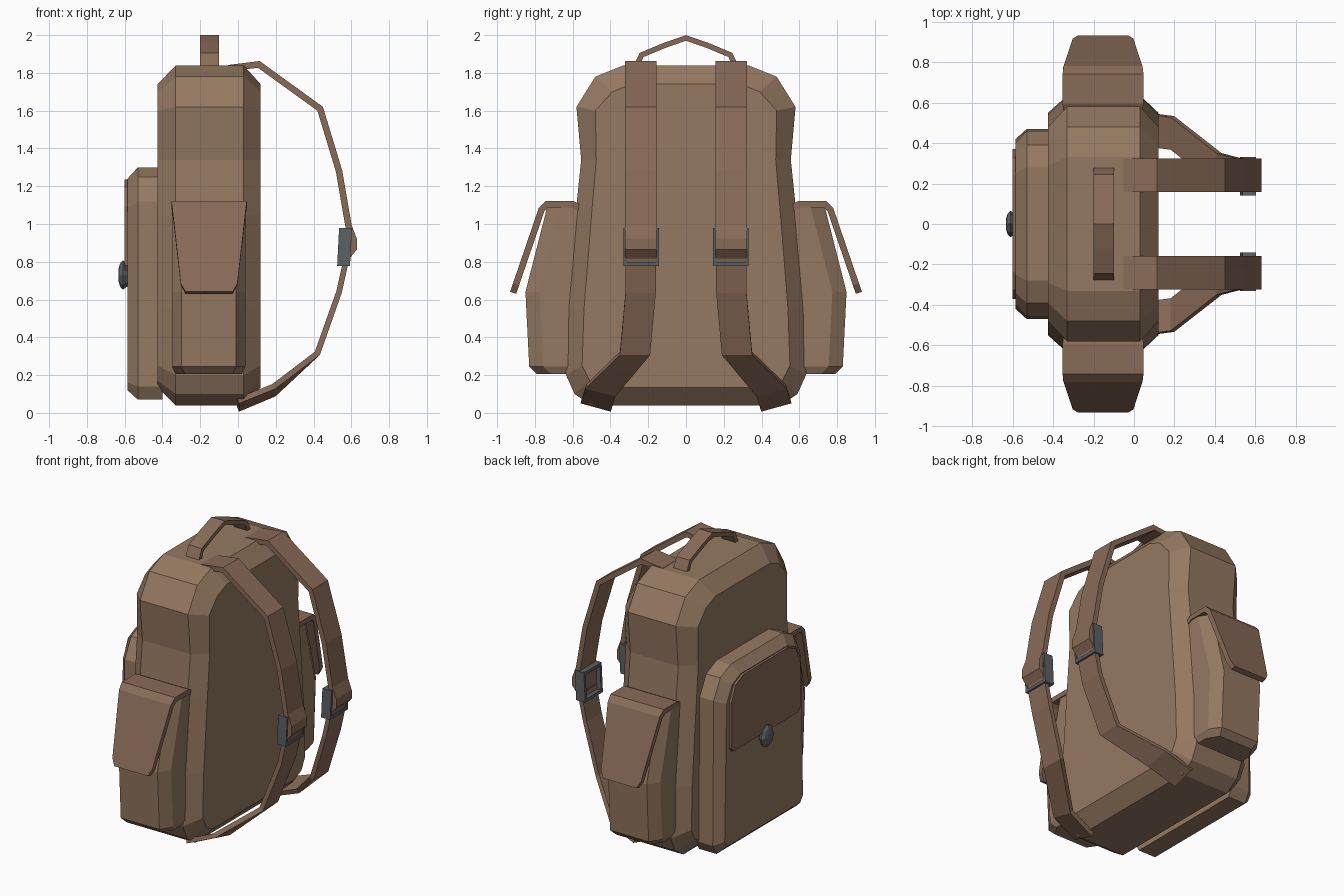
import bpy, bmesh, math
from mathutils import Vector

if "Cube" in bpy.data.objects:
    bpy.data.objects.remove(bpy.data.objects["Cube"])


def material(name, rgb):
    m = bpy.data.materials.new(name)
    m.diffuse_color = (*rgb, 1)
    m.use_nodes = True
    m.node_tree.nodes["Principled BSDF"].inputs["Base Color"].default_value = m.diffuse_color
    return m


CANVAS = material("canvas", (0.30, 0.19, 0.12))
LEATHER = material("leather", (0.25, 0.145, 0.095))
METAL = material("metal", (0.11, 0.12, 0.125))


def loft(name, rings, mat, closed=False):
    """Skin a list of equal-length rings; cap the ends unless closed."""
    bm = bmesh.new()
    vs = [[bm.verts.new(p) for p in r] for r in rings]
    n = len(vs[0])
    pairs = list(zip(vs, vs[1:])) + ([(vs[-1], vs[0])] if closed else [])
    for a, b in pairs:
        for i in range(n):
            j = (i + 1) % n
            bm.faces.new((a[i], a[j], b[j], b[i]))
    if not closed:
        bm.faces.new(vs[0])
        bm.faces.new(vs[-1])
    bmesh.ops.recalc_face_normals(bm, faces=bm.faces)
    me = bpy.data.meshes.new(name)
    bm.to_mesh(me)
    bm.free()
    me.materials.append(mat)
    ob = bpy.data.objects.new(name, me)
    bpy.context.collection.objects.link(ob)
    return ob


def strip(name, pts, widths, thick, mat):
    """Flat band along pts; widths are half-width vectors; joints are mitred."""
    pts = [Vector(p) for p in pts]
    rings = []
    for i, (p, w) in enumerate(zip(pts, widths)):
        w = Vector(w)
        a = (p - pts[i - 1]).normalized() if i else None
        b = (pts[i + 1] - p).normalized() if i < len(pts) - 1 else None
        t = ((a or b) + (b or a)).normalized()
        n = t.cross(w).normalized() * thick / 2 / max(t.dot(a or b), 0.5)
        rings.append([p - w - n, p + w - n, p + w + n, p - w + n])
    return loft(name, rings, mat)


def sym(half):
    """Close a half outline (y, z) by mirroring in y."""
    return half + [(-y, z) for y, z in reversed(half)]


def at_x(x, outline, s=1):
    return [(x, y * s, z) for y, z in outline]


# Main bag: soft outline with bevelled front and back
outer = sym([(0.33, 1.84), (0.48, 1.78), (0.58, 1.62), (0.555, 1.34), (0.585, 1.05),
             (0.63, 0.55), (0.635, 0.2), (0.59, 0.1), (0.5, 0.04)])
inner = sym([(0.29, 1.74), (0.39, 1.70), (0.48, 1.60), (0.475, 1.34), (0.50, 1.05),
             (0.54, 0.55), (0.55, 0.25), (0.51, 0.17), (0.44, 0.135)])
loft("bag_body", [at_x(-0.425, inner), at_x(-0.33, outer), at_x(0.03, outer), at_x(0.12, inner)], CANVAS)

# Front pocket and its flap
pocket = sym([(0.28, 1.30), (0.39, 1.25), (0.46, 1.12), (0.47, 0.14), (0.43, 0.07)])
face = sym([(0.25, 1.24), (0.34, 1.20), (0.40, 1.09), (0.42, 0.16), (0.39, 0.12)])
loft("front_pocket", [at_x(-0.40, pocket), at_x(-0.53, pocket), at_x(-0.585, face)], CANVAS)
flap = sym([(0.24, 1.235), (0.325, 1.195), (0.37, 1.09), (0.37, 0.78), (0.35, 0.755)])
loft("front_flap", [at_x(-0.57, flap), at_x(-0.60, flap)], LEATHER)

# Domed button
rings = []
for x, r in ((-0.585, 0.05), (-0.61, 0.065), (-0.625, 0.05), (-0.633, 0.025)):
    rings.append([(x, r * math.cos(k * math.tau / 8), 0.73 + 1.2 * r * math.sin(k * math.tau / 8))
                  for k in range(8)])
loft("button", rings, METAL)

# Carry handle on top
arch = [(-0.265, 1.83), (-0.235, 1.895), (-0.115, 1.945), (0, 1.985),
        (0.115, 1.945), (0.235, 1.895), (0.265, 1.83)]
strip("carry_handle", at_x(-0.15, arch), [(0.05, 0, 0)] * 7, 0.028, LEATHER)

for s, side in ((1, "left"), (-1, "right")):
    # Side pocket with chamfered outer edges
    rings = []
    for z, yo, g in ((0.205, 0.79, 0.02), (0.245, 0.83, 0), (0.64, 0.85, 0), (1.09, 0.735, 0)):
        ring = [(-0.35 + g, 0.5), (-0.35 + g, yo - 0.075), (-0.30 + g, yo),
                (-0.01 - g, yo), (0.04 - g, yo - 0.075), (0.04 - g, 0.5)]
        rings.append([(x, y * s, z) for x, y in ring])
    loft(f"side_pocket_{side}", rings, CANVAS)

    # Side pocket flap hanging outwards
    path = [(0.55, 1.08, 0.195), (0.60, 1.105, 0.2), (0.735, 1.105, 0.2),
            (0.765, 1.075, 0.195), (0.90, 0.68, 0.15), (0.915, 0.636, 0.125)]
    strip(f"side_flap_{side}", [(-0.153, y * s, z) for y, z, w in path],
          [(w, 0, 0) for y, z, w in path], 0.034, LEATHER)

    # Upper shoulder strap, looping out through the buckle
    upper = [(-0.05, 1.825), (0.11, 1.845), (0.435, 1.61), (0.535, 1.28), (0.585, 0.99),
             (0.612, 0.92), (0.612, 0.87), (0.57, 0.82)]
    strip(f"upper_strap_{side}", [(x, 0.24 * s, z) for x, z in upper],
          [(0, 0.083, 0)] * 8, 0.034, LEATHER)

    # Lower strap, bending out to the bottom corner
    lower = [(0.575, 0.24, 0.95, 0), (0.575, 0.24, 0.82, 0), (0.535, 0.24, 0.64, 0),
             (0.42, 0.27, 0.315, 0), (0.19, 0.45, 0.12, 0.02), (0.0, 0.475, 0.042, 0.022)]
    strip(f"lower_strap_{side}", [(x, y * s, z) for x, y, z, t in lower],
          [(0, 0.08, t * s) for x, y, z, t in lower], 0.03, LEATHER)

    # Buckle frame and crossbar
    rings = []
    for dy, dz in ((1, 1), (-1, 1), (-1, -1), (1, -1)):
        rings.append([(x + 0.05 * dz * h, (0.237 + dy * w) * s, 0.878 + dz * h)
                      for x, w, h in ((0.53, 0.095, 0.1), (0.598, 0.095, 0.1),
                                      (0.598, 0.077, 0.08), (0.53, 0.077, 0.08))])
    loft(f"buckle_{side}", rings, METAL, closed=True)
    strip(f"buckle_bar_{side}", [(0.592, 0.15 * s, 0.895), (0.592, 0.324 * s, 0.895)],
          [(0, 0, 0.015)] * 2, 0.02, METAL)
